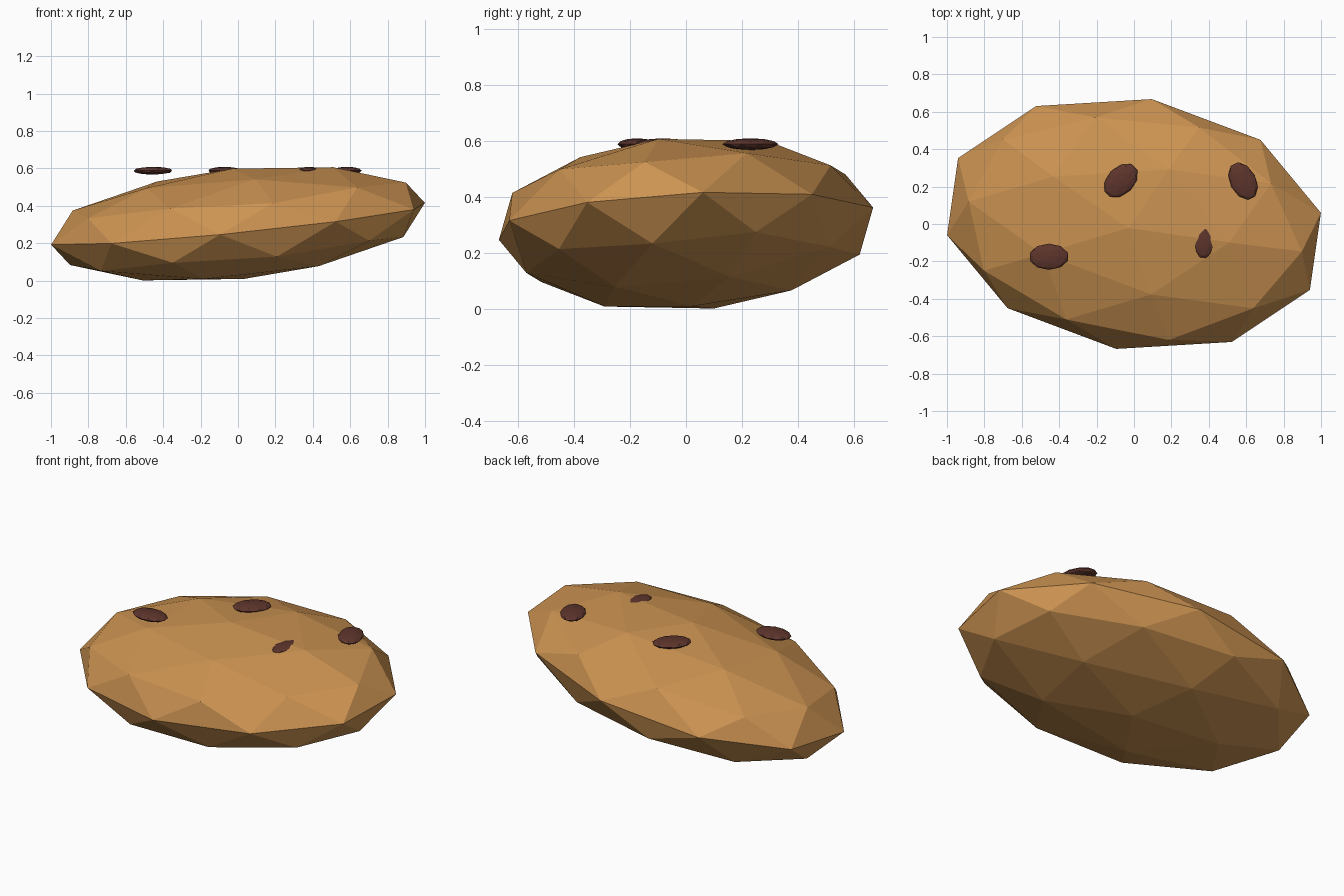
import bpy, bmesh, math
from mathutils import Matrix, Vector

if "Cube" in bpy.data.objects:
    bpy.data.objects.remove(bpy.data.objects["Cube"])


def material(name, rgb):
    m = bpy.data.materials.new(name)
    m.diffuse_color = (*rgb, 1)
    m.use_nodes = True
    m.node_tree.nodes["Principled BSDF"].inputs["Base Color"].default_value = m.diffuse_color
    return m


def faceted_blob(name, rotation, radii, center, mat):
    """Flat-shaded low-poly ellipsoid."""
    bm = bmesh.new()
    bmesh.ops.create_icosphere(bm, subdivisions=2, radius=1)
    mesh = bpy.data.meshes.new(name)
    bm.to_mesh(mesh)
    bm.free()
    mesh.materials.append(mat)
    ob = bpy.data.objects.new(name, mesh)
    bpy.context.collection.objects.link(ob)
    ob.matrix_world = (Matrix.Translation(center) @ rotation.to_4x4()
                       @ Matrix.Diagonal((*radii, 1)))
    return ob


dough = material("baked_dough", (0.60, 0.29, 0.083))
chocolate = material("chocolate", (0.11, 0.035, 0.025))

# Tilted cookie body, oriented by its long and short axes
x_axis = Vector((1.02, -0.154, 0.099)).normalized()
z_axis = x_axis.cross(Vector((0.088, 0.669, 0.057))).normalized()
y_axis = z_axis.cross(x_axis)
tilt = Matrix((x_axis, y_axis, z_axis)).transposed()
faceted_blob("cookie", tilt, (1.036, 0.677, 0.297), (0, 0, 0.304), dough)

# Flat chips at one height: x, y, turn, half length, half width
chips = [(-0.455, -0.175, 0, 0.107, 0.07),
         (-0.07, 0.232, 45, 0.107, 0.073),
         (0.583, 0.23, -63, 0.107, 0.07),
         (0.378, -0.085, 85, 0.10, 0.058)]
for i, (x, y, turn, a, b) in enumerate(chips):
    faceted_blob(f"chip_{i + 1}", Matrix.Rotation(math.radians(turn), 3, 'Z'),
                 (a, b, 0.021), (x, y, 0.588), chocolate)
